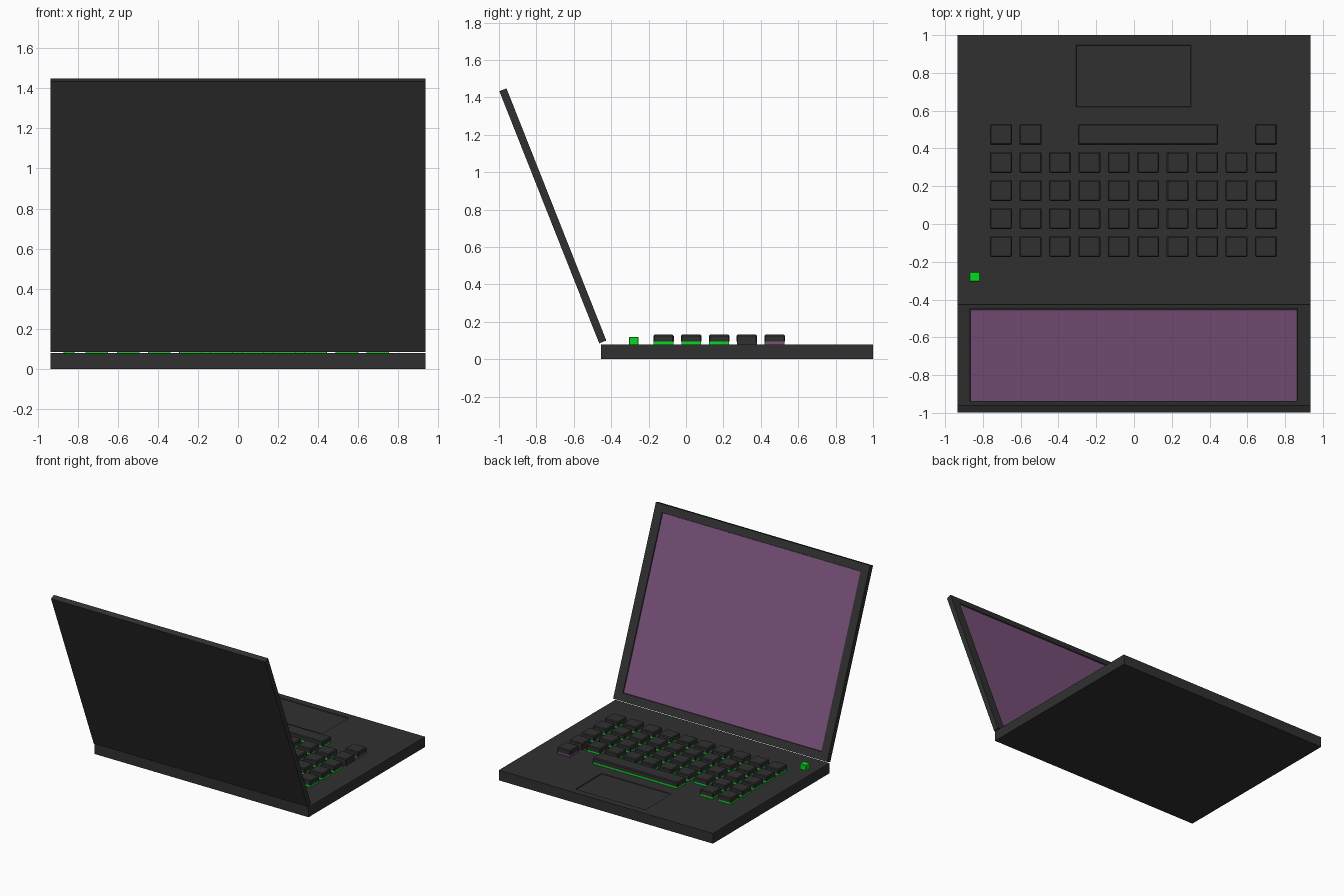
import bpy, bmesh, math
from mathutils import Matrix, Vector

if "Cube" in bpy.data.objects:
    bpy.data.objects.remove(bpy.data.objects["Cube"])


def material(name, rgb):
    m = bpy.data.materials.new(name)
    m.diffuse_color = (*rgb, 1.0)
    m.use_nodes = True
    m.node_tree.nodes["Principled BSDF"].inputs["Base Color"].default_value = m.diffuse_color
    return m


DARK = material("charcoal", (0.03, 0.03, 0.03))
PURPLE = material("screen purple", (0.195, 0.082, 0.195))
GREEN = material("light green", (0.003, 0.68, 0.016))


def box_bm(lo, hi):
    bm = bmesh.new()
    bmesh.ops.create_cube(bm, size=1)
    for v in bm.verts:
        v.co = [lo[i] + (v.co[i] + 0.5) * (hi[i] - lo[i]) for i in range(3)]
    return bm


def finish(bm, name, *mats):
    mesh = bpy.data.meshes.new(name)
    bm.normal_update()
    bm.to_mesh(mesh)
    bm.free()
    for m in mats:
        mesh.materials.append(m)
    ob = bpy.data.objects.new(name, mesh)
    bpy.context.collection.objects.link(ob)
    return ob


def box(name, lo, hi, mat, bevel=0.0):
    """Box with its upper edges optionally chamfered."""
    bm = box_bm(lo, hi)
    if bevel:
        edges = [e for e in bm.edges if max(v.co.z for v in e.verts) > lo[2] + 1e-5]
        bmesh.ops.bevel(bm, geom=edges, offset=bevel, segments=1, affect='EDGES')
    return finish(bm, name, mat)


def recess(bm, cuts, normal, depth, mat_index):
    """Cut a rectangle {axis: (min, max)} into one side and sink it."""
    for axis, span in cuts.items():
        for value in span:
            n = Vector((0, 0, 0))
            n[axis] = 1
            bmesh.ops.bisect_plane(bm, geom=bm.verts[:] + bm.edges[:] + bm.faces[:],
                                   plane_co=n * value, plane_no=n)
    bm.normal_update()
    faces = [f for f in bm.faces if f.normal.dot(normal) > 0.9 and all(
        a < f.calc_center_median()[k] < b for k, (a, b) in cuts.items())]
    bmesh.ops.inset_region(bm, faces=faces, thickness=0.003, depth=-depth)
    for f in faces:
        f.material_index = mat_index


# Base with sunken touchpad
TOP = 0.08
bm = box_bm((-0.935, -0.455, 0), (0.935, 1.0, TOP))
recess(bm, {0: (-0.307, 0.302), 1: (0.62, 0.947)}, Vector((0, 0, 1)), 0.005, 0)
finish(bm, "base_with_touchpad", DARK)

# Lid with sunken screen, leaning back
bm = box_bm((-0.935, -0.041, 0), (0.935, 0, 1.45))
recess(bm, {0: (-0.868, 0.865), 2: (0.06, 1.39)}, Vector((0, 1, 0)), 0.007, 1)
bm.transform(Matrix.Translation((0, -0.426, 0.1)) @ Matrix.Rotation(math.radians(21.6), 4, 'X'))
finish(bm, "lid_with_screen", DARK, PURPLE)


# Keys: dark cap over a glowing strip
def key(name, x0, x1, y, light):
    y0, y1 = y - 0.055, y + 0.055
    split = TOP + 0.015
    box(name + "_light", (x0 + 0.002, y0 + 0.002, TOP), (x1 - 0.002, y1 - 0.002, split), light)
    box(name + "_cap", (x0, y0, split), (x1, y1, 0.131), DARK, 0.006)


for row in range(5):
    y = -0.12 + row * 0.1485
    for col in range(10):
        if row == 4 and col not in (0, 1, 9):
            continue
        x = -0.704 + col * 0.1558
        light = GREEN
        if col == 9 and row >= 3:
            light = DARK if row == 3 else PURPLE
        key(f"key_{row}_{col}", x - 0.058, x + 0.058, y, light)
key("space_bar", -0.297, 0.445, 0.474, GREEN)

# Power button
box("power_button", (-0.871, -0.306, TOP), (-0.815, -0.254, 0.12), GREEN, 0.003)
